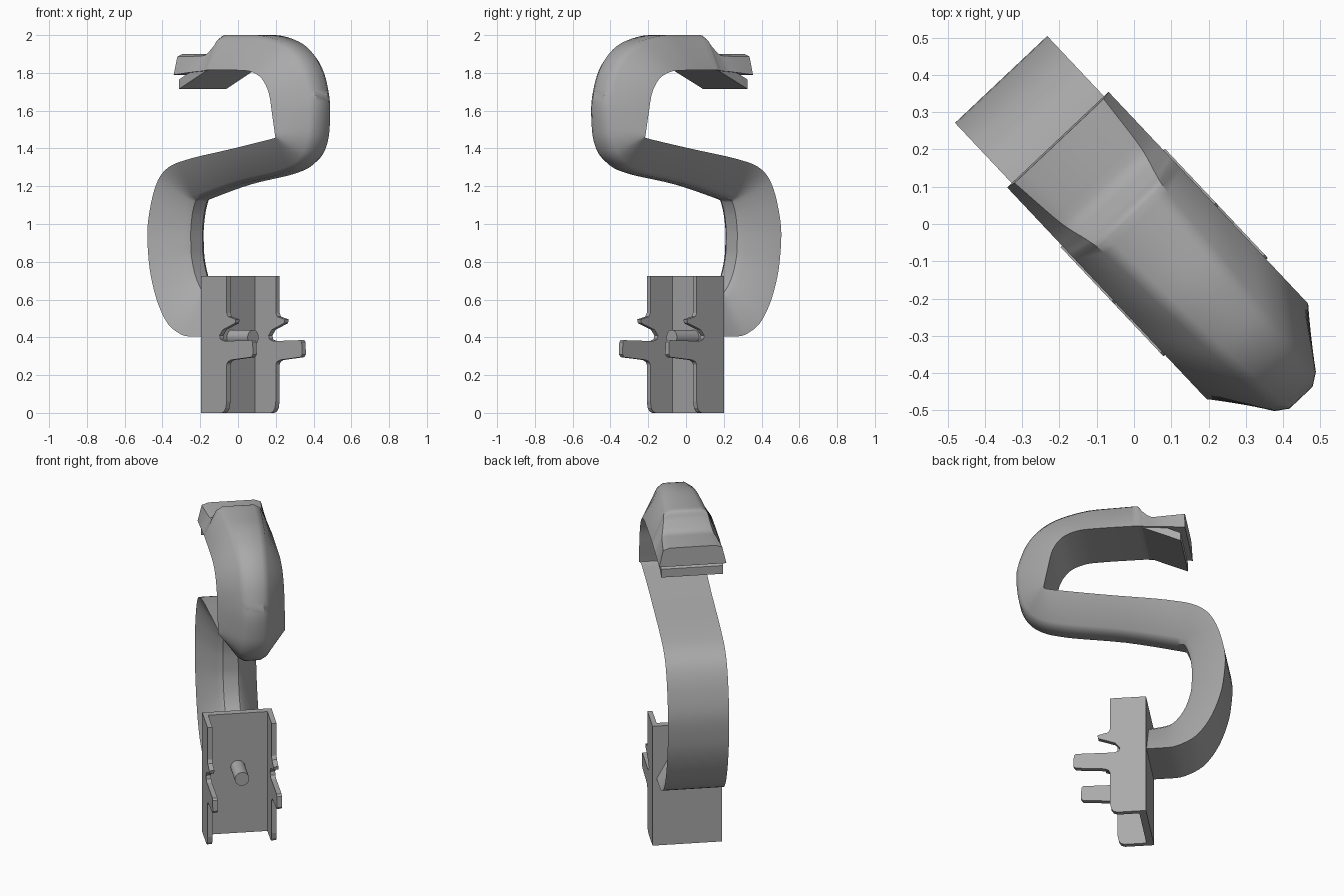
import bpy
import bmesh
import math
from mathutils import Matrix, Vector

default_cube = bpy.data.objects.get("Cube")
if default_cube:
    bpy.data.objects.remove(default_cube, do_unlink=True)

# Everything is drawn in a side plane (along, height), with a sideways axis,
# then turned about the vertical to its final heading.
HEADING = Matrix.Rotation(math.radians(-46.7), 4, "Z")
MIDDLE = 0.0065

grey = bpy.data.materials.new("plain grey")
grey.use_nodes = True
grey.diffuse_color = (0.4, 0.4, 0.4, 1)
grey.node_tree.nodes["Principled BSDF"].inputs["Base Color"].default_value = grey.diffuse_color


def finish(name, bm, smooth_angle=None):
    """Turn a bmesh into a named, coloured and shaded object."""
    bm.transform(HEADING)
    bmesh.ops.recalc_face_normals(bm, faces=bm.faces)
    mesh = bpy.data.meshes.new(name)
    bm.to_mesh(mesh)
    bm.free()
    mesh.materials.append(grey)
    part = bpy.data.objects.new(name, mesh)
    bpy.context.collection.objects.link(part)
    if smooth_angle:
        bpy.ops.object.select_all(action="DESELECT")
        part.select_set(True)
        bpy.context.view_layer.objects.active = part
        bpy.ops.object.shade_smooth_by_angle(angle=math.radians(smooth_angle))
    return part


def extrude_profile(name, profile, side_from, side_to):
    """Extrude a side-plane outline sideways."""
    bm = bmesh.new()
    face = bm.faces.new([bm.verts.new((u, side_from, z)) for u, z in profile])
    result = bmesh.ops.extrude_face_region(bm, geom=[face])
    moved = [g for g in result["geom"] if isinstance(g, bmesh.types.BMVert)]
    bmesh.ops.translate(bm, verts=moved, vec=(0, side_to - side_from, 0))
    return finish(name, bm)


def slope(before, after):
    """Tangent that never overshoots its neighbours."""
    return 2 * before * after / (before + after) if before * after > 0 else 0


def smooth_rows(rows, steps):
    """Resample rows of numbers with a monotone cubic."""
    deltas = [[b - a for a, b in zip(p, q)] for p, q in zip(rows, rows[1:])]
    tangents = [deltas[0]]
    tangents += [[slope(a, b) for a, b in zip(p, q)] for p, q in zip(deltas, deltas[1:])]
    tangents.append(deltas[-1])
    out = []
    for i, delta in enumerate(deltas):
        for k in range(steps):
            t = k / steps
            out.append([
                p + d * t * t * (3 - 2 * t) + m * t * (1 - t) ** 2 - n * t * t * (1 - t)
                for p, d, m, n in zip(rows[i], delta, tangents[i], tangents[i + 1])])
    return out + [list(rows[-1])]


# S-shaped arm: wide side (along, height), narrow side (along, height)
stations = [
    (-.07, .405, -.07, .6), (-.21, .405, -.2, .62), (-.34, .45, -.25, .66),
    (-.455, .6, -.3, .75), (-.515, .8, -.325, .86), (-.527, .95, -.327, .95),
    (-.495, 1.12, -.315, 1.05), (-.43, 1.25, -.29, 1.12), (-.34, 1.31, -.285, 1.125),
    (-.2, 1.345, -.27, 1.13), (.14, 1.4, .05, 1.21), (.46, 1.455, .38, 1.265),
    (.475, 1.46, .5, 1.3), (.478, 1.462, .59, 1.37), (.475, 1.48, .635, 1.48),
    (.455, 1.58, .647, 1.62), (.43, 1.69, .61, 1.77), (.36, 1.78, .53, 1.89),
    (.25, 1.812, .4, 1.965), (.1, 1.815, .2, 2), (-.04, 1.815, -.02, 2),
    (-.08, 1.81, -.06, 1.955), (-.15, 1.805, -.13, 1.9), (-.305, 1.79, -.3, 1.9),
]
# Half widths of the narrow side near the tip, where the arm flares
flare = [.055, .06, .07, .085, .1, .11, .13, .15]


def half_widths(i):
    wide = .17 if i < 10 else min(.187, .17 + (i - 10) * .005)
    start = len(stations) - len(flare)
    return wide, (.05 if i < start else flare[i - start])


rows = [tuple(s) + half_widths(i) for i, s in enumerate(stations)]
bm = bmesh.new()
rings = []
for ua, za, ub, zb, wide, narrow in smooth_rows(rows, 5):
    a, b = Vector((ua, za)), Vector((ub, zb))
    shoulder = a.lerp(b, .88)
    swell = wide + (narrow - wide) * .88 + .01
    half = [(a, wide), (shoulder, swell), (b, narrow * .85)]
    section = half + [(p, -w) for p, w in reversed(half)]
    rings.append([bm.verts.new((p.x, MIDDLE + w, p.y)) for p, w in section])
for r, s in zip(rings, rings[1:]):
    for j in range(len(r)):
        k = (j + 1) % len(r)
        bm.faces.new((r[j], r[k], s[k], s[j]))
bm.faces.new(rings[0])
bm.faces.new(rings[-1])
finish("curved_arm", bm, 35)

# Sloping pad under the tip
extrude_profile("tip_pad", [(-.28, 1.715), (-.28, 1.765), (-.17, 1.815), (-.05, 1.82)],
                MIDDLE - .172, MIDDLE + .172)

# Mounting channel: back plate and two notched side flanges
SIDE, WALL, BACK, TOP = .1925, .028, -.09, .725
extrude_profile("back_plate", [(BACK, 0), (-.05, 0), (-.05, TOP), (BACK, TOP)],
                MIDDLE - SIDE + WALL, MIDDLE + SIDE - WALL)
flange = [
    (BACK, 0), (.07, 0), (.09, .007), (.103, .025), (.11, .06), (.11, .255),
    (.118, .27), (.14, .28), (.3, .295), (.313, .31), (.31, .375), (.3, .385),
    (.09, .38), (.06, .39), (.055, .41), (.08, .44), (.175, .475), (.18, .495),
    (.12, .51), (.11, .53), (.11, TOP), (BACK, TOP),
]
for name, sign in (("left_flange", 1), ("right_flange", -1)):
    extrude_profile(name, flange, MIDDLE + sign * (SIDE - WALL), MIDDLE + sign * SIDE)

# Round pin in the channel
bm = bmesh.new()
place = Matrix.Translation((.025, MIDDLE, .4)) @ Matrix.Rotation(math.radians(90), 4, "Y")
bmesh.ops.create_cone(bm, cap_ends=True, segments=32, radius1=.04, radius2=.04,
                      depth=.17, matrix=place)
finish("pin", bm, 35)
